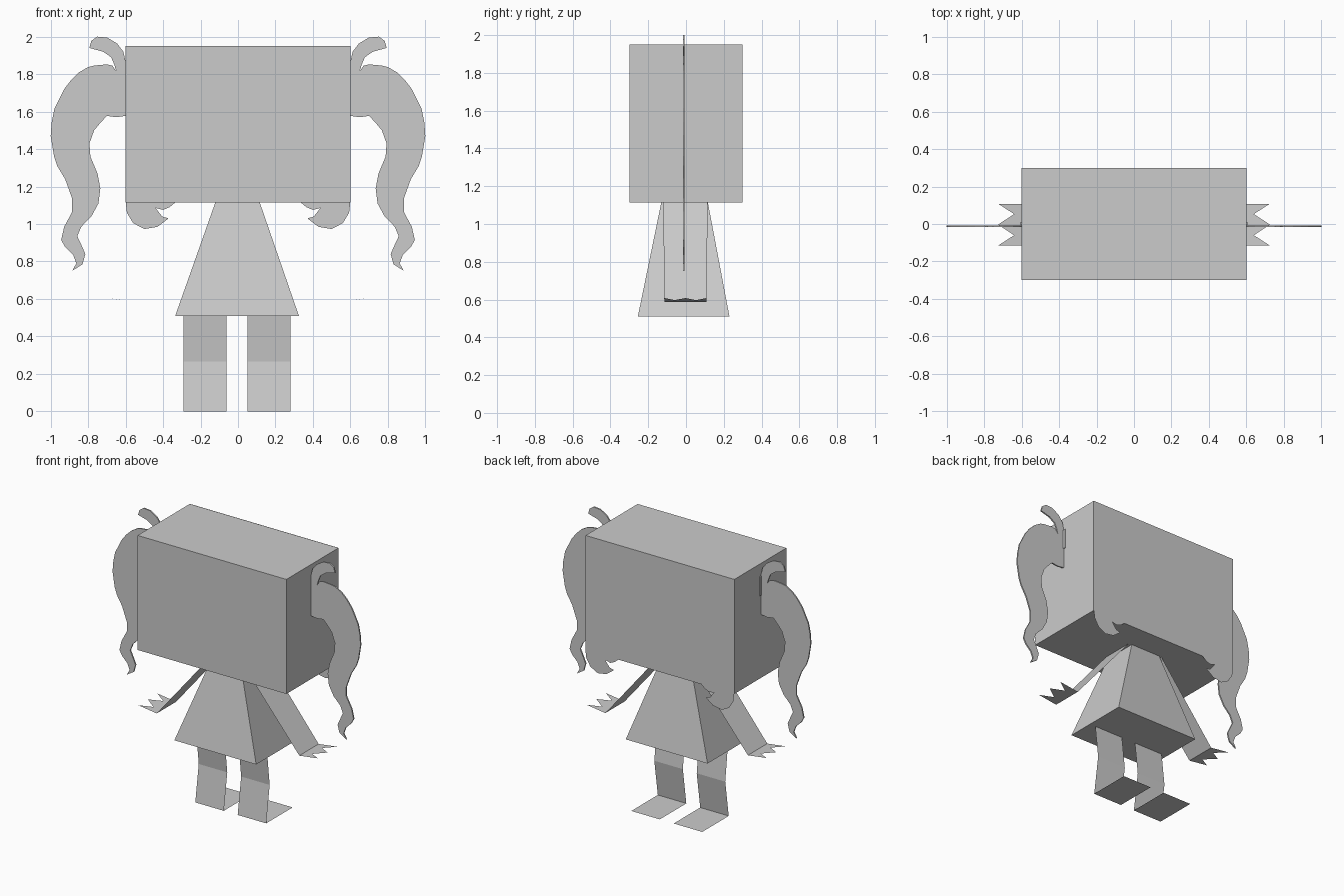
import bpy
import bmesh

grey = bpy.data.materials.new("light_grey")
grey.diffuse_color = (0.6, 0.6, 0.6, 1)


def make(name, verts, faces, thick=0.0):
    """Mesh from points and faces, optionally thickened about its centre."""
    me = bpy.data.meshes.new(name)
    bm = bmesh.new()
    vs = [bm.verts.new(v) for v in verts]
    for f in faces:
        bm.faces.new([vs[i] for i in f])
    bmesh.ops.recalc_face_normals(bm, faces=bm.faces)
    bm.to_mesh(me)
    bm.free()
    me.materials.append(grey)
    ob = bpy.data.objects.new(name, me)
    bpy.context.collection.objects.link(ob)
    if thick:
        mod = ob.modifiers.new("thickness", 'SOLIDIFY')
        mod.thickness = thick
        mod.offset = 0
    return ob


def frustum(name, bottom, top):
    """Six-sided block between two rectangles (x0, x1, y0, y1, z)."""
    verts = []
    for x0, x1, y0, y1, z in (bottom, top):
        verts += [(x0, y0, z), (x1, y0, z), (x1, y1, z), (x0, y1, z)]
    sides = [(i, (i + 1) % 4, (i + 1) % 4 + 4, i + 4) for i in range(4)]
    return make(name, verts, [(3, 2, 1, 0), (4, 5, 6, 7)] + sides)


def sheet(name, outline, y, thick=0.0):
    """Flat upright cut-out in the xz plane."""
    return make(name, [(x, y, z) for x, z in outline],
                [tuple(range(len(outline)))], thick)


# Head and dress
frustum("head", (-0.6, 0.6, -0.3, 0.3, 1.115), (-0.6, 0.6, -0.3, 0.3, 1.95))
frustum("dress", (-0.335, 0.325, -0.255, 0.23, 0.51),
        (-0.12, 0.115, -0.13, 0.115, 1.118))

# Half outlines, mirrored below
tail = [(0.58, 1.58), (0.65, 1.57), (0.70, 1.577), (0.735, 1.54), (0.768, 1.50),
        (0.793, 1.43), (0.788, 1.36), (0.75, 1.27), (0.735, 1.19), (0.745, 1.11),
        (0.783, 1.04), (0.837, 0.985), (0.858, 0.935), (0.837, 0.89),
        (0.815, 0.84), (0.83, 0.785), (0.885, 0.75), (0.863, 0.79),
        (0.88, 0.835), (0.923, 0.877), (0.944, 0.915), (0.928, 0.985),
        (0.885, 1.065), (0.885, 1.135), (0.923, 1.24), (0.965, 1.31),
        (0.982, 1.36), (1.0, 1.47), (0.995, 1.54), (0.98, 1.615),
        (0.928, 1.72), (0.89, 1.77), (0.848, 1.81), (0.80, 1.838),
        (0.767, 1.846), (0.70, 1.852), (0.67, 1.845), (0.65, 1.815),
        (0.58, 1.80)]
ribbon = [(0.58, 1.80), (0.65, 1.815), (0.66, 1.85), (0.677, 1.89), (0.72, 1.92),
          (0.794, 1.94), (0.783, 1.978), (0.752, 2.0), (0.698, 1.995),
          (0.645, 1.963), (0.612, 1.92), (0.60, 1.866), (0.58, 1.86)]
fringe = [(0, 1.95), (0.6, 1.95), (0.6, 1.12), (0.593, 1.06), (0.56, 1.005),
          (0.50, 0.973), (0.43, 0.985), (0.37, 1.03), (0.405, 1.04),
          (0.44, 1.085), (0.40, 1.075), (0.365, 1.09), (0.335, 1.115),
          (0.40, 1.14), (0.42, 1.25), (0.435, 1.40), (0.44, 1.53),
          (0.314, 1.545), (0.285, 1.65), (0.24, 1.725), (0.24, 1.58),
          (0.12, 1.597), (0, 1.602)]

for s, side in ((1, "right"), (-1, "left")):
    # Pigtail, its ribbon and the small hair tie against the head
    sheet(side + "_pigtail", [(s * x, z) for x, z in tail], -0.012, 0.01)
    sheet(side + "_ribbon", [(s * x, z) for x, z in ribbon], -0.012, 0.01)
    a, b = sorted((s * 0.59, s * 0.606))
    frustum(side + "_hair_tie", (a, b, -0.006, 0.012, 1.72),
            (a, b, -0.006, 0.012, 1.86))
    # Fringe with hanging side lock, framing the face
    sheet(side + "_fringe", [(s * x, z) for x, z in fringe], 0.302)

    # Flat sloping arm and three-pointed hand
    make(side + "_arm",
         [(s * 0.14, -0.12, 1.115), (s * 0.575, -0.115, 0.588),
          (s * 0.575, 0.108, 0.588), (s * 0.14, 0.115, 1.115)], [(0, 1, 2, 3)])
    hand = [(0.575, -0.115, 0.588), (0.725, -0.115, 0.608), (0.64, -0.06, 0.597),
            (0.725, -0.003, 0.608), (0.64, 0.053, 0.597), (0.725, 0.108, 0.608),
            (0.575, 0.108, 0.588)]
    make(side + "_hand", [(s * x, y, z) for x, y, z in hand], [tuple(range(7))])

    # Bent flat leg ending in a flat foot
    x0, x1 = (0.05, 0.28) if s > 0 else (-0.292, -0.062)
    profile = [(-0.065, 0.515), (-0.035, 0.265), (-0.075, 0.004), (0.23, 0.004)]
    verts = [(x, y, z) for y, z in profile for x in (x0, x1)]
    make(side + "_leg", verts[:6], [(0, 1, 3, 2), (2, 3, 5, 4)])
    make(side + "_foot", verts[4:], [(0, 1, 3, 2)])

# Settle the feet on the floor
for ob in bpy.data.objects:
    if ob.name.endswith(("_leg", "_foot")):
        for v in ob.data.vertices:
            if v.co.z < 0.01:
                v.co.z = 0.0
